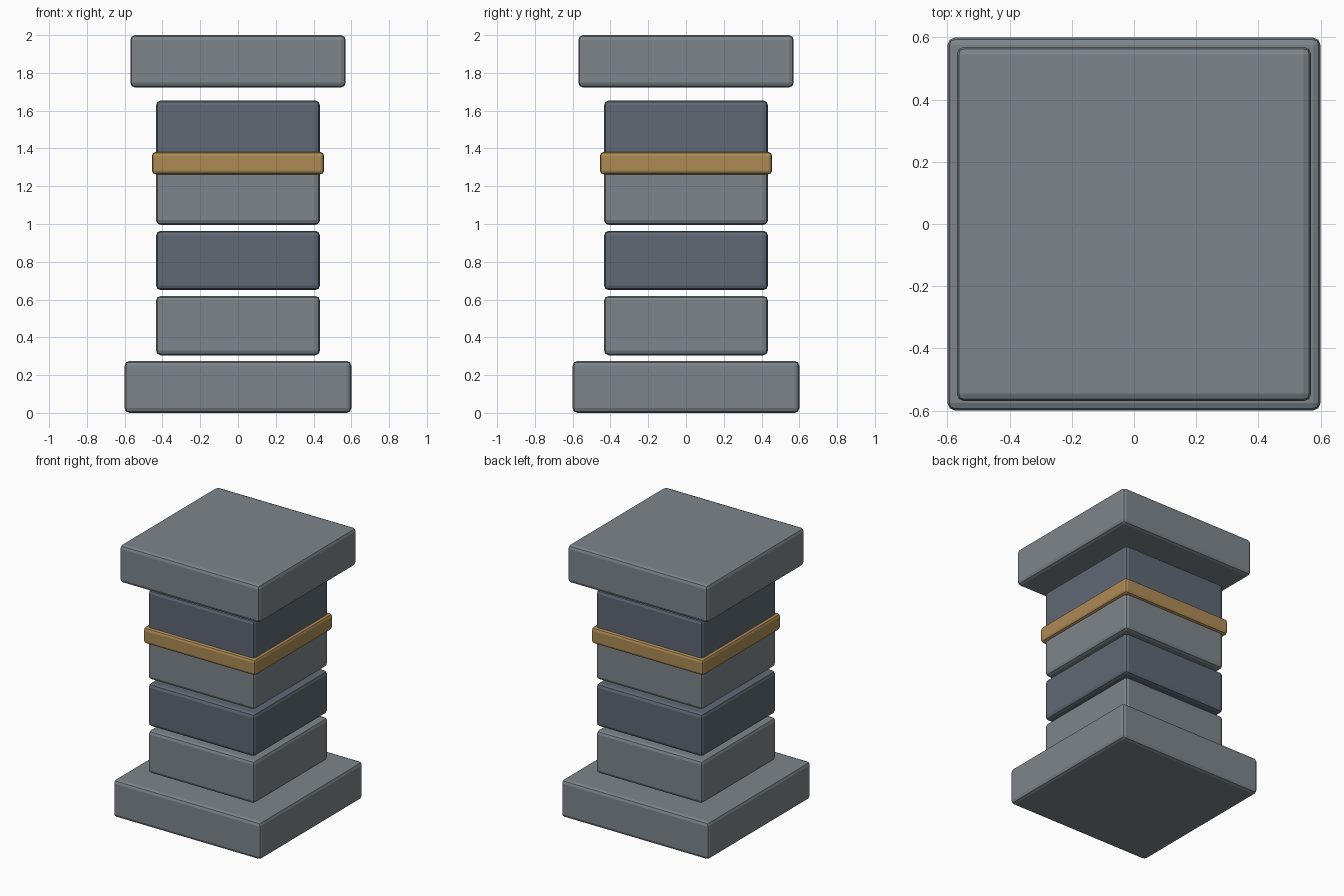
import bpy

if "Cube" in bpy.data.objects:
    bpy.data.objects.remove(bpy.data.objects["Cube"])

def material(name, color):
    m = bpy.data.materials.new(name)
    m.diffuse_color = color
    m.use_nodes = True
    m.node_tree.nodes["Principled BSDF"].inputs["Base Color"].default_value = m.diffuse_color
    return m

slate = material("slate", (0.115, 0.14, 0.175, 1))
stone = material("stone", (0.205, 0.235, 0.255, 1))
brass = material("brass", (0.42, 0.26, 0.09, 1))

def slab(name, half, z0, z1, mat, bevel=0.025):
    """Square slab with rounded edges."""
    bpy.ops.mesh.primitive_cube_add(size=1, location=(0, 0, (z0 + z1) / 2))
    ob = bpy.context.object
    ob.name = name
    ob.scale = (2 * half, 2 * half, z1 - z0)
    bpy.ops.object.transform_apply(location=False, rotation=False, scale=True)
    mod = ob.modifiers.new("rounded_edges", 'BEVEL')
    mod.width = bevel
    mod.segments = 2
    ob.data.materials.append(mat)
    return ob

# Plinth
slab("base", 0.6, 0.0, 0.275, stone)

# Shaft: four separated blocks of alternating tone
for i in range(4):
    z = 0.305 + i * 0.345
    slab(f"shaft_block_{i + 1}", 0.434, z, z + 0.314, slate if i % 2 else stone)

# Metal band covering the upper joint
slab("band", 0.456, 1.263, 1.381, brass, 0.02)

# Floating capstone
slab("cap", 0.57, 1.723, 2.0, stone)
